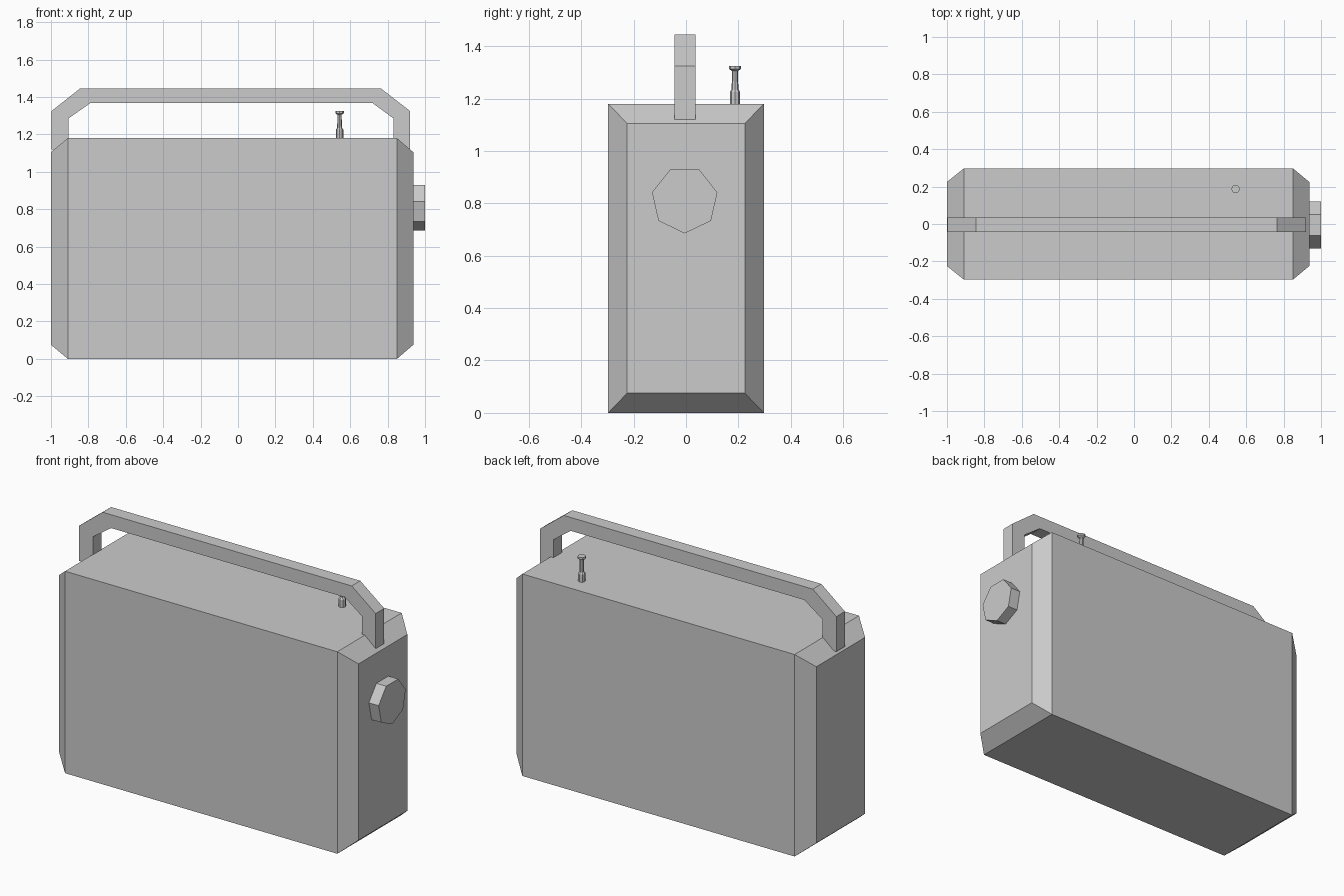
import bpy
import bmesh
from math import cos, sin, pi

cube = bpy.data.objects.get("Cube")
if cube:
    bpy.data.objects.remove(cube, do_unlink=True)

grey = bpy.data.materials.new("plain_grey")
grey.use_nodes = True
grey.diffuse_color = (0.6, 0.6, 0.6, 1)
grey.node_tree.nodes["Principled BSDF"].inputs["Base Color"].default_value = (0.6, 0.6, 0.6, 1)


def loft(name, rings):
    """Join equal-length point rings with quads and cap both ends."""
    bm = bmesh.new()
    loops = [[bm.verts.new(p) for p in ring] for ring in rings]
    for a, b in zip(loops, loops[1:]):
        for i in range(len(a)):
            j = (i + 1) % len(a)
            bm.faces.new((a[i], a[j], b[j], b[i]))
    bm.faces.new(loops[0])
    bm.faces.new(loops[-1])
    bmesh.ops.recalc_face_normals(bm, faces=bm.faces[:])
    mesh = bpy.data.meshes.new(name)
    bm.to_mesh(mesh)
    bm.free()
    mesh.materials.append(grey)
    obj = bpy.data.objects.new(name, mesh)
    bpy.context.collection.objects.link(obj)
    return obj


def end_rect(x, half_y, low, high):
    return [(x, -half_y, low), (x, half_y, low), (x, half_y, high), (x, -half_y, high)]


# Case body: a box whose two ends taper inwards
loft("case_body", [
    end_rect(-1.0, 0.225, 0.075, 1.105),
    end_rect(-0.91, 0.297, 0, 1.18),
    end_rect(0.85, 0.297, 0, 1.18),
    end_rect(0.937, 0.225, 0.075, 1.105),
])

# Carry handle: a flat bar bent along an arch, its feet sunk into the case
outer = [(-0.997, 1.12), (-0.997, 1.325), (-0.845, 1.445),
         (0.765, 1.445), (0.92, 1.325), (0.92, 1.12)]
inner = [(-0.907, 1.12), (-0.907, 1.285), (-0.79, 1.367),
         (0.72, 1.367), (0.832, 1.285), (0.832, 1.12)]
front, back = -0.043, 0.036
loft("carry_handle", [
    [(ox, front, oz), (ox, back, oz), (ix, back, iz), (ix, front, iz)]
    for (ox, oz), (ix, iz) in zip(outer, inner)
])

# Side knob: seven-sided disc with one corner pointing down
SIDES, RADIUS = 7, 0.128
loft("side_knob", [
    [(x, -0.005 + RADIUS * sin(2 * pi * i / SIDES),
      0.813 - RADIUS * cos(2 * pi * i / SIDES)) for i in range(SIDES)]
    for x in (0.93, 1.0)
])

# Top pin: turned profile with a wide base, thin stem and flat head
profile = [(0.02, 1.16), (0.02, 1.225), (0.013, 1.235), (0.011, 1.305),
           (0.023, 1.313), (0.023, 1.325)]
loft("top_pin", [
    [(0.543 + r * cos(2 * pi * i / 8), 0.187 + r * sin(2 * pi * i / 8), z) for i in range(8)]
    for r, z in profile
])
